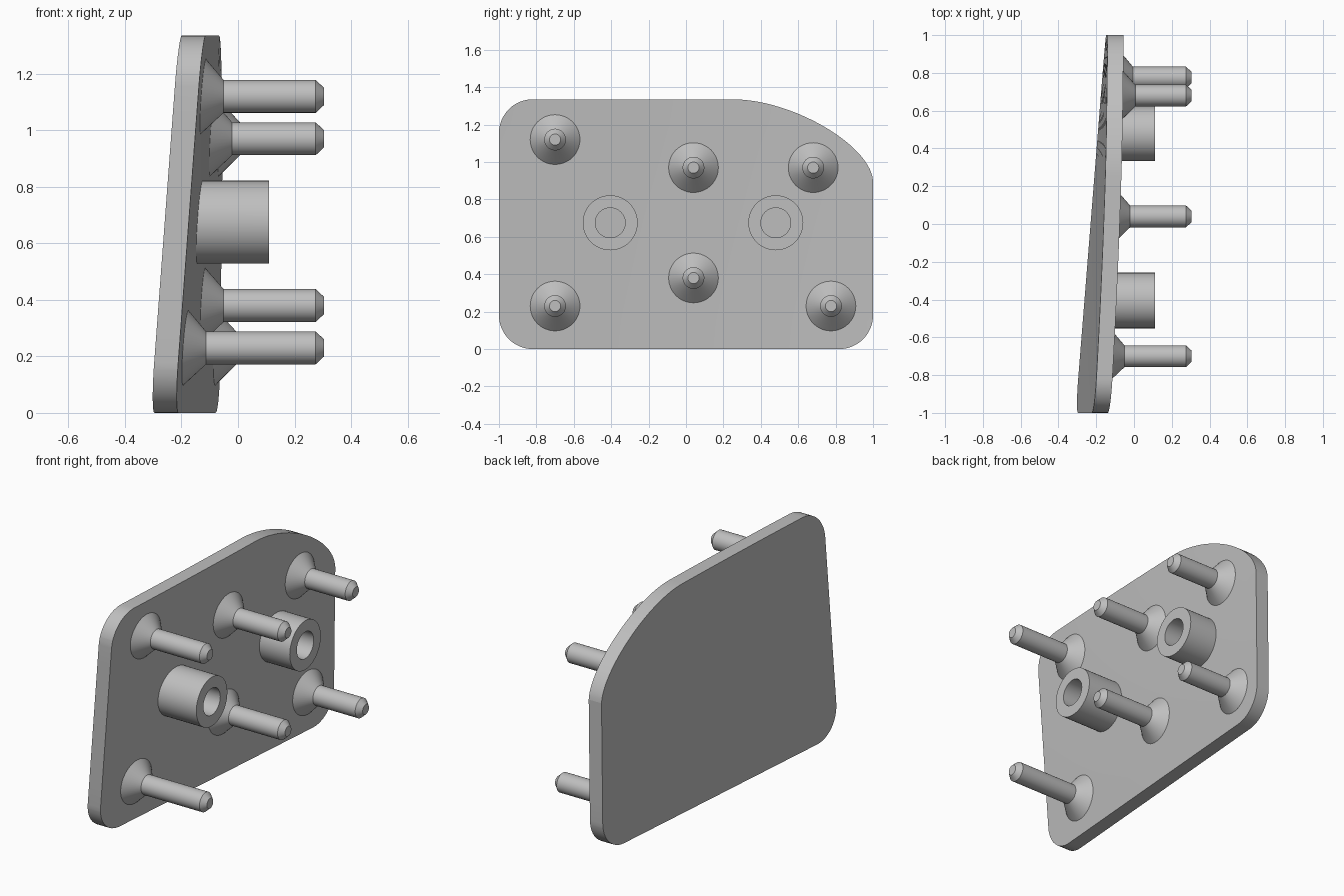
import bpy, bmesh, math
from mathutils import Vector

cube = bpy.data.objects.get("Cube")
if cube:
    bpy.data.objects.remove(cube)

HEIGHT = 1.335
THICK = 0.085
SEGMENTS = 48

grey = bpy.data.materials.new("plain grey")
grey.use_nodes = True
grey.diffuse_color = (0.52, 0.52, 0.52, 1)
grey.node_tree.nodes["Principled BSDF"].inputs["Base Color"].default_value = grey.diffuse_color


def inner_x(y, z):
    """Twisted, slightly bowed mounting face of the plate."""
    t, s = (y + 1) / 2, z / HEIGHT
    bottom = -0.225 + 0.16 * t
    top = -0.125 + 0.075 * t
    return bottom + (top - bottom) * s + 0.012 * (1 - y * y) * s


def finish(name, bm):
    bmesh.ops.recalc_face_normals(bm, faces=bm.faces[:])
    mesh = bpy.data.meshes.new(name)
    bm.to_mesh(mesh)
    bm.free()
    mesh.materials.append(grey)
    obj = bpy.data.objects.new(name, mesh)
    bpy.context.collection.objects.link(obj)
    bpy.ops.object.select_all(action='DESELECT')
    obj.select_set(True)
    bpy.context.view_layer.objects.active = obj
    bpy.ops.object.shade_smooth_by_angle(angle=math.radians(25))
    return obj


def corner(cy, cz, r, start):
    """Quarter circle, running anticlockwise in the y-z plane."""
    for i in range(13):
        a = math.radians(start + 90 * i / 12)
        yield cy + r * math.cos(a), cz + r * math.sin(a)


def sweep(p0, p1, p2, p3, n=28):
    for i in range(n + 1):
        t = i / n
        u = 1 - t
        yield tuple(u**3 * a + 3 * u * u * t * b + 3 * u * t * t * c + t**3 * d
                    for a, b, c, d in zip(p0, p1, p2, p3))


# Plate: rounded outline with one long sloping corner, bent to the surface
r = 0.18
outline = [*corner(1 - r, r, r, 270),
           *sweep((1, 0.9), (0.985, 1.09), (0.57, HEIGHT), (0.25, HEIGHT)),
           *corner(-1 + r, HEIGHT - r, r, 90),
           *corner(-1 + r, r, r, 180)]
bm = bmesh.new()
bm.faces.new([bm.verts.new((0, y, z)) for y, z in outline])
for axis, start, count, step in ((1, -0.9, 13, 0.15), (2, 0.15, 8, 0.15)):
    for i in range(count):
        point, normal = Vector(), Vector()
        point[axis], normal[axis] = start + i * step, 1
        bmesh.ops.bisect_plane(bm, geom=bm.verts[:] + bm.edges[:] + bm.faces[:],
                               plane_co=point, plane_no=normal)
inner = bm.verts[:]
extruded = bmesh.ops.extrude_face_region(bm, geom=bm.faces[:], use_keep_orig=True)
outer = [v for v in extruded["geom"] if isinstance(v, bmesh.types.BMVert)]
for verts, offset in ((inner, 0), (outer, -THICK)):
    for v in verts:
        v.co.x = inner_x(v.co.y, v.co.z) + offset
finish("plate", bm)


def turned(name, y, z, profile, closed=False):
    """Lathe along x; 'surface' steps follow the plate face."""
    bm = bmesh.new()
    rings = []
    for radius, x, on_surface in profile:
        ring = []
        for i in range(SEGMENTS):
            a = math.tau * i / SEGMENTS
            py, pz = y + radius * math.cos(a), z + radius * math.sin(a)
            ring.append(bm.verts.new((x + (inner_x(py, pz) if on_surface else 0), py, pz)))
        rings.append(ring)
    pairs = list(zip(rings, rings[1:]))
    if closed:
        pairs.append((rings[-1], rings[0]))
    else:
        bm.faces.new(rings[0])
        bm.faces.new(rings[-1])
    for a, b in pairs:
        for i in range(SEGMENTS):
            j = (i + 1) % SEGMENTS
            bm.faces.new((a[i], a[j], b[j], b[i]))
    finish(name, bm)


# Locating pins with flared feet and chamfered tips
pins = {"front_upper": (-0.7, 1.12), "front_lower": (-0.7, 0.23),
        "middle_upper": (0.04, 0.97), "middle_lower": (0.04, 0.38),
        "back_upper": (0.68, 0.97), "back_lower": (0.775, 0.23)}
for name, (y, z) in pins.items():
    shoulder = inner_x(y, z) + 0.072
    turned(name + "_pin", y, z, [(0.133, -0.02, True), (0.133, 0, True),
                                 (0.058, shoulder, False), (0.058, 0.275, False),
                                 (0.03, 0.305, False)])

# Hollow bosses
for name, y in (("front_boss", -0.405), ("back_boss", 0.48)):
    turned(name, y, 0.675, [(0.147, -0.02, True), (0.147, 0.11, False),
                            (0.08, 0.11, False), (0.08, -0.02, True)], closed=True)
